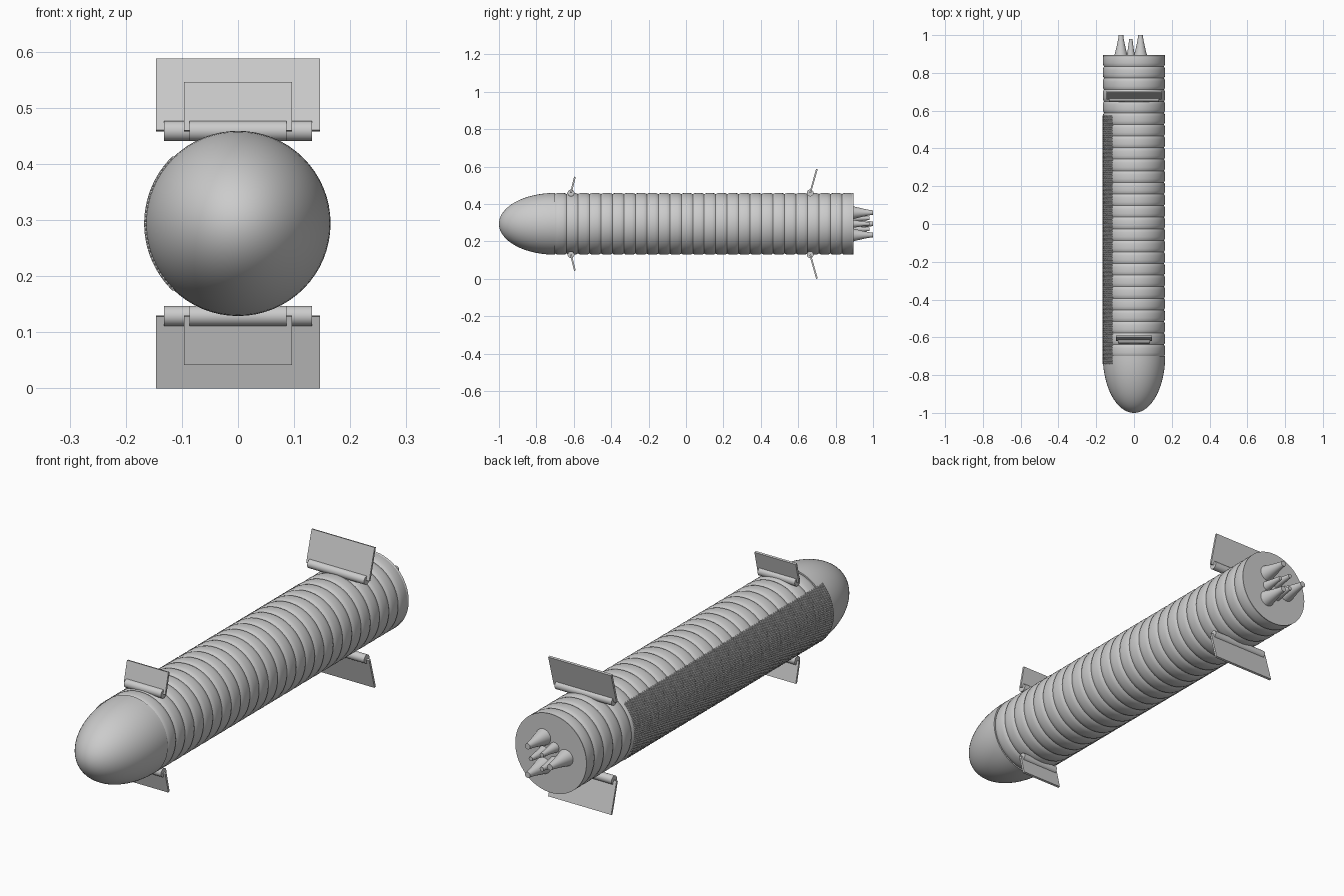
import bpy, bmesh, math
from mathutils import Matrix, Vector

if "Cube" in bpy.data.objects:
    bpy.data.objects.remove(bpy.data.objects["Cube"])

CZ = 0.294   # height of the body axis
R = 0.165    # body radius


def finish(bm, name, loc=(0, 0, 0), angle=35):
    bmesh.ops.recalc_face_normals(bm, faces=bm.faces)
    me = bpy.data.meshes.new(name)
    bm.to_mesh(me)
    bm.free()
    ob = bpy.data.objects.new(name, me)
    ob.location = loc
    bpy.context.collection.objects.link(ob)
    bpy.ops.object.select_all(action='DESELECT')
    ob.select_set(True)
    bpy.context.view_layer.objects.active = ob
    bpy.ops.object.shade_smooth_by_angle(angle=math.radians(angle))
    return ob


def lathe(name, profile, loc, steps=64, angle=35):
    """Revolve (radius, y) points around the y axis."""
    bm = bmesh.new()
    vs = [bm.verts.new((r, y, 0)) for r, y in profile]
    es = [bm.edges.new(p) for p in zip(vs, vs[1:])]
    bmesh.ops.spin(bm, geom=vs + es, cent=(0, 0, 0), axis=(0, 1, 0),
                   angle=2 * math.pi, steps=steps)
    bmesh.ops.remove_doubles(bm, verts=bm.verts, dist=1e-5)
    return finish(bm, name, loc, angle)


# rounded nose
nose = [(R * math.sin(t), -0.7 - 0.3 * math.cos(t))
        for t in [i * math.pi / 2 / 20 for i in range(21)]]
lathe("nose", nose + [(0, -0.7)], (0, 0, CZ))

# ribbed hull: a row of slightly bulging bands with grooves between
Y0, Y1, BANDS = -0.7, 0.895, 26
step = (Y1 - Y0) / BANDS
hull = [(0, Y0)]
for i in range(BANDS):
    for f, d in ((0.0, 0.006), (0.12, 0.002), (0.3, 0), (0.7, 0), (0.88, 0.002)):
        hull.append((R - d, Y0 + (i + f) * step))
hull += [(R, Y1), (0, Y1)]
lathe("ribbed_hull", hull, (0, 0, CZ), angle=20)


# engine nozzles: three large and three small around the axis
def nozzle(name, ang, dist, r0, r1, length):
    prof = [(0, 0), (r0, 0)]
    for i in range(1, 9):
        t = i / 8
        prof.append((r1 + (r0 - r1) * (1 - t) ** 1.25, length * t))
    prof.append((0, length))
    a = math.radians(ang)
    lathe(name, prof, (dist * math.cos(a), Y1, CZ + dist * math.sin(a)), 32)


for k in range(3):
    nozzle(f"large_nozzle_{k}", 60 + 120 * k, 0.069, 0.034, 0.012, 0.105)
    nozzle(f"small_nozzle_{k}", 120 * k, 0.034, 0.021, 0.009, 0.085)


# hinged flaps above and below
def flap(name, s, y, half_w, hinge_w, tip, lean):
    bm = bmesh.new()
    root = 0.165
    length = math.hypot(tip - root, lean)
    bmesh.ops.create_cube(bm, size=1)
    bmesh.ops.scale(bm, vec=(2 * half_w, 0.009, length), verts=bm.verts)
    bmesh.ops.translate(bm, vec=(0, 0, length / 2), verts=bm.verts)
    tilt = Matrix.Rotation(-math.atan2(lean, tip - root), 3, 'X')
    bmesh.ops.rotate(bm, cent=(0, 0, 0), matrix=tilt, verts=bm.verts)
    for v in bm.verts:
        v.co.z = (v.co.z + root) * s
    finish(bm, name + "_flap", (0, y, CZ))
    bm = bmesh.new()
    bmesh.ops.create_cone(bm, cap_ends=True, segments=32, radius1=0.018,
                          radius2=0.018, depth=2 * hinge_w,
                          matrix=Matrix.Rotation(math.pi / 2, 4, 'Y'))
    finish(bm, name + "_hinge", (0, y, CZ + s * root))


for side, s in (("upper", 1), ("lower", -1)):
    flap("rear_" + side, s, 0.664, 0.146, 0.132, 0.293, 0.036)
    flap("front_" + side, s, -0.615, 0.096, 0.086, 0.251, 0.021)

# heat shield: staggered hexagonal tiles on the -x side
bm = bmesh.new()
N, SPAN, PITCH = 33, math.radians(45), 0.007
da = 2 * SPAN / (N - 1)
for row in range(2):
    for i in range(N - row):
        rot = Matrix.Rotation(SPAN - (i + row / 2) * da, 3, 'Y')
        loops = []
        for rad, out in ((0.0041, 0.158), (0.0041, 0.1645), (0.0026, 0.1672)):
            ring = []
            for k in range(6):
                a = math.pi / 3 * k
                p = rot @ Vector((-out, rad * math.cos(a), rad * math.sin(a)))
                ring.append(bm.verts.new(p + Vector((0, row * PITCH, 0))))
            loops.append(ring)
        for a, b in zip(loops, loops[1:]):
            for k in range(6):
                bm.faces.new((a[k], a[k - 1], b[k - 1], b[k]))
        bm.faces.new(loops[-1])
tiles = finish(bm, "heat_shield_tiles", (0, -0.738, CZ))
arr = tiles.modifiers.new("rows", 'ARRAY')
arr.use_relative_offset = False
arr.use_constant_offset = True
arr.constant_offset_displace = (0, 2 * PITCH, 0)
arr.count = 94
